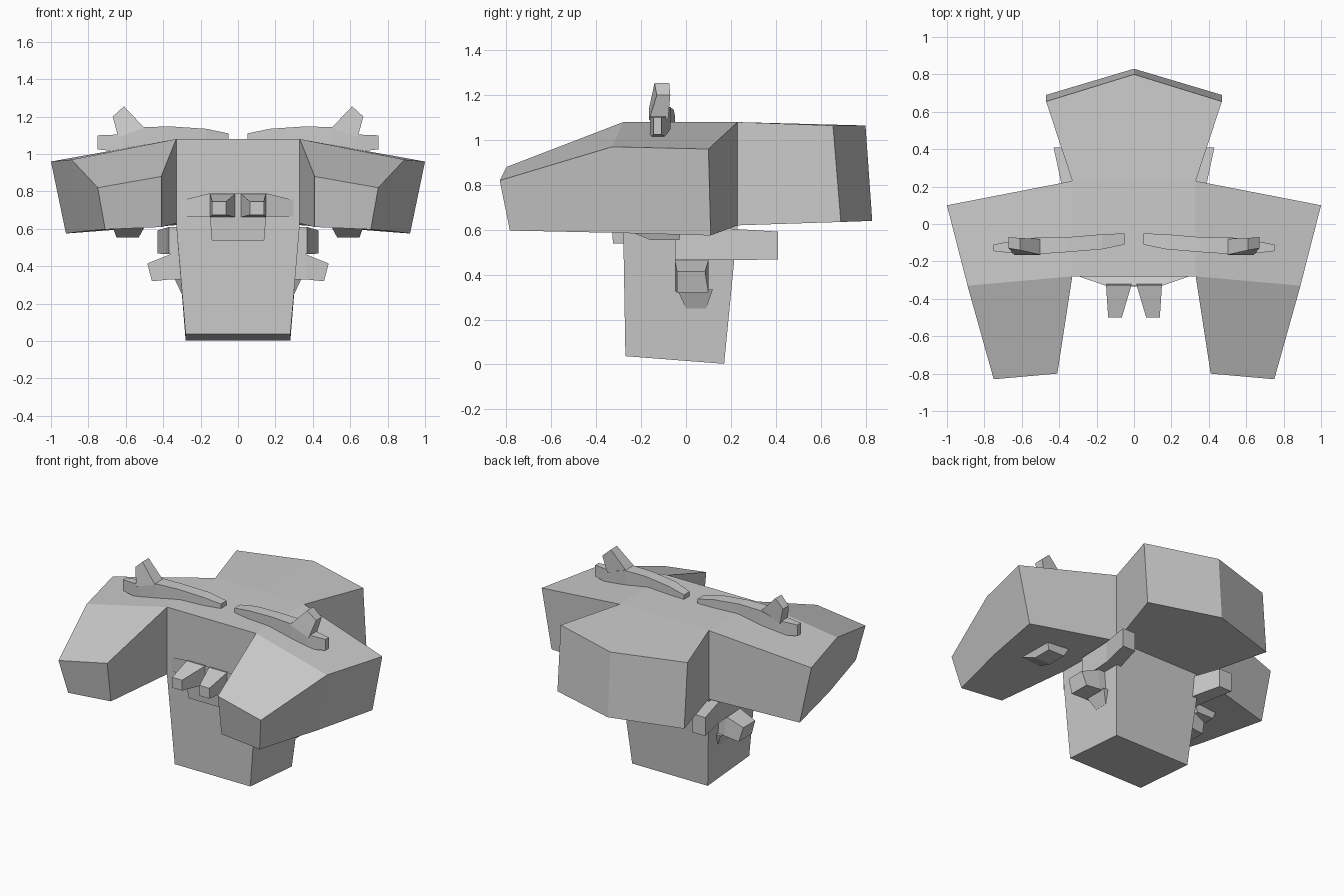
import bpy, bmesh


def loft(name, sections, mirror=False):
    """Skin a row of matching four-sided sections, with capped ends."""
    bm = bmesh.new()
    rings = [[bm.verts.new(p) for p in s] for s in sections]
    for a, b in zip(rings, rings[1:]):
        n = len(a)
        for i in range(n):
            j = (i + 1) % n
            bm.faces.new((a[i], a[j], b[j], b[i]))
    bm.faces.new(rings[0])
    bm.faces.new(rings[-1])
    bmesh.ops.recalc_face_normals(bm, faces=bm.faces[:])
    me = bpy.data.meshes.new(name)
    bm.to_mesh(me)
    bm.free()
    ob = bpy.data.objects.new(name, me)
    bpy.context.collection.objects.link(ob)
    if mirror:
        ob.modifiers.new("mirror", 'MIRROR').use_mirror_merge = False
    return ob


def xy(x0, x1, y0, y1, z0, z1=None):
    """Section lying flat; z0 is its front height, z1 its back height."""
    z1 = z0 if z1 is None else z1
    return [(x0, y0, z0), (x1, y0, z0), (x1, y1, z1), (x0, y1, z1)]


def xz(x0, x1, y, z0, z1):
    """Section facing the front."""
    return [(x0, y, z0), (x1, y, z0), (x1, y, z1), (x0, y, z1)]


def yz(x, y0, y1, z0, z1):
    """Section facing the side."""
    return [(x, y0, z0), (x, y1, z0), (x, y1, z1), (x, y0, z1)]


# central trunk, tapering down to the foot
loft("trunk", [xy(-.28, .28, -.27, .17, .037, .003),
               xy(-.33, .33, -.28, .23, .62),
               xy(-.33, .33, -.28, .23, 1.08)])

# flared rear block with a pointed back
side = lambda s: [(.33 * s, .23, .62), (.47 * s, .69, .635),
                  (.47 * s, .655, 1.065), (.33 * s, .23, 1.08)]
loft("rear_block", [side(-1),
                    [(0, .23, .62), (0, .83, .64), (0, .80, 1.065), (0, .23, 1.08)],
                    side(1)])

# wide shoulders reaching forward
loft("shoulder", [
    [(.33, .23, .62), (.92, .11, .575), (1, .10, .96), (.33, .23, 1.08)],
    [(.33, -.28, .63), (.83, -.33, .587), (.89, -.33, .97), (.33, -.28, 1.08)],
    [(.41, -.76, .61), (.71, -.785, .597), (.75, -.83, .82), (.41, -.80, .88)],
], mirror=True)

# brow plate, lower lip and the two forward lugs
loft("brow_plate", [[(-.31, -.275, .665), (.31, -.275, .665), (.31, -.275, .75), (-.31, -.275, .75)],
                    xz(-.15, .15, -.33, .665, .79)])
loft("lower_lip", [xy(-.14, .14, -.325, -.27, .538), xy(-.15, .15, -.335, -.27, .665)])
loft("front_lug", [xz(.012, .15, -.32, .662, .79),
                   xz(.065, .138, -.50, .675, .745)], mirror=True)

# side bars running backwards below the shoulders
loft("side_bar", [xz(.27, .37, -.05, .465, .61),
                  xz(.28, .385, .20, .465, .605),
                  xz(.335, .43, .41, .468, .592)], mirror=True)

# stubby side pegs with a lower gusset
loft("side_peg", [yz(.27, -.05, .10, .33, .47),
                  yz(.36, -.05, .10, .33, .465),
                  [(.46, -.04, .32), (.46, .10, .32), (.485, .085, .415), (.485, -.04, .415)]],
     mirror=True)
loft("peg_gusset", [xy(.25, .30, 0, .09, .25), xy(.25, .34, -.04, .12, .335)], mirror=True)

# ridges along the top, each with a slanted horn
loft("top_ridge", [yz(.05, -.11, -.05, 1.05, 1.11),
                   yz(.17, -.135, -.055, 1.04, 1.135),
                   yz(.35, -.15, -.07, 1.03, 1.147),
                   yz(.50, -.16, -.07, 1.01, 1.145),
                   yz(.62, -.16, -.085, 1.01, 1.105),
                   yz(.75, -.145, -.11, 1.025, 1.10)], mirror=True)
loft("horn", [[(.50, -.165, 1.14), (.64, -.165, 1.09), (.64, -.08, 1.09), (.50, -.08, 1.14)],
              [(.61, -.14, 1.255), (.67, -.13, 1.20), (.67, -.07, 1.20), (.61, -.075, 1.255)]],
     mirror=True)

# small wedges under the shoulders
loft("under_wedge", [xy(.53, .65, -.16, -.03, .555),
                     xy(.50, .67, -.29, -.02, .61)], mirror=True)
